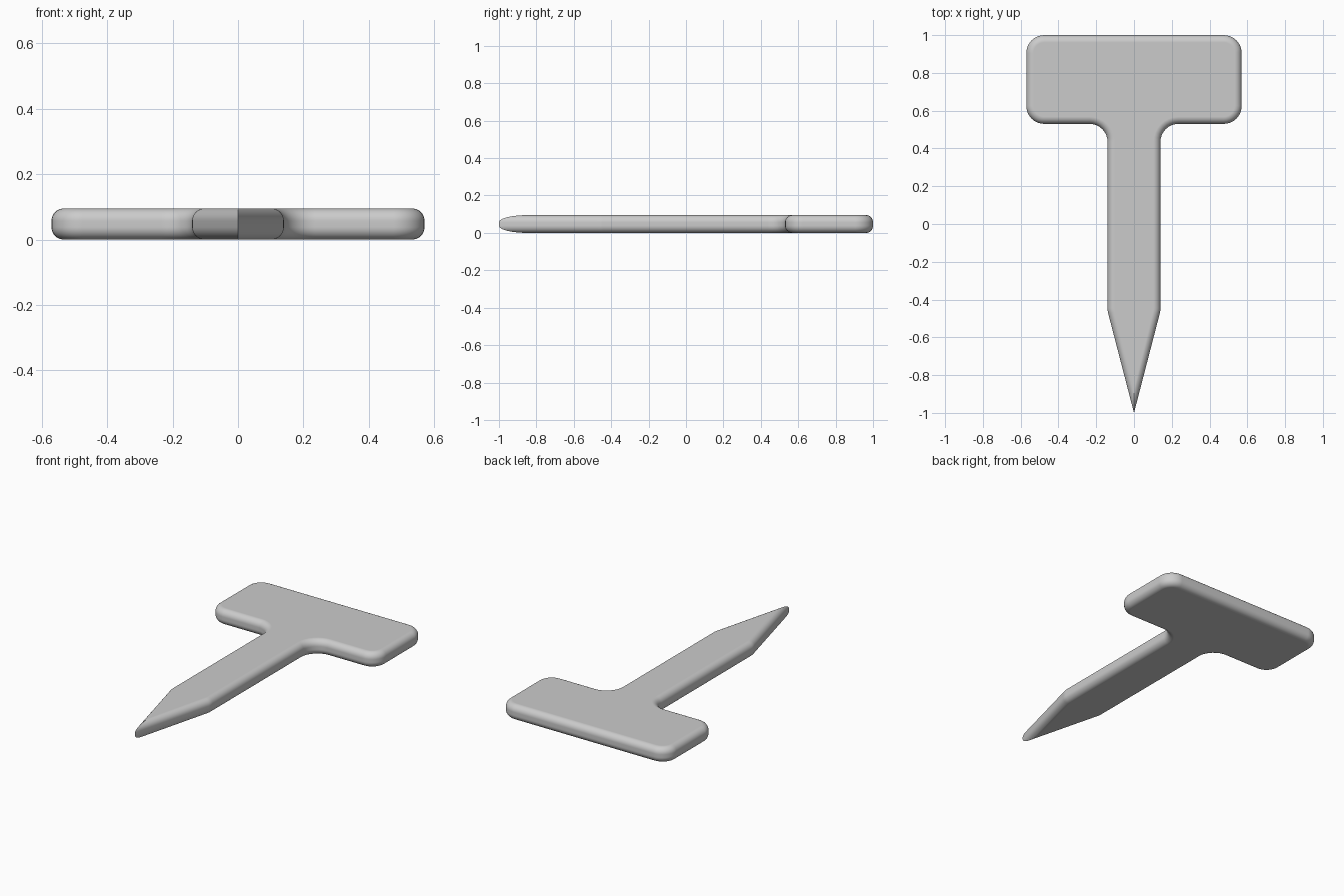
import bpy, bmesh, math
from mathutils import Vector

cube = bpy.data.objects.get("Cube")
if cube:
    bpy.data.objects.remove(cube, do_unlink=True)

THICK = 0.095      # plate thickness
EDGE = 0.038       # radius of the rounded rim
CORNER = 0.095     # radius of the outline corners
STEPS = 8

grey = bpy.data.materials.new("light grey")
grey.use_nodes = True
grey.diffuse_color = (0.6, 0.6, 0.6, 1)
grey.node_tree.nodes["Principled BSDF"].inputs["Base Color"].default_value = (0.6, 0.6, 0.6, 1)


def round_corners(corners):
    """Outline points with each corner replaced by an arc of its radius."""
    pts = []
    for i, (x, y, r) in enumerate(corners):
        p = Vector((x, y))
        if r == 0:
            pts.append(p)
            continue
        a = (Vector(corners[i - 1][:2]) - p).normalized()
        b = (Vector(corners[(i + 1) % len(corners)][:2]) - p).normalized()
        half = a.angle(b) / 2
        centre = p + (a + b).normalized() * r / math.sin(half)
        start = p + a * r / math.tan(half) - centre
        end = p + b * r / math.tan(half) - centre
        sweep = math.pi - 2 * half
        for k in range(STEPS + 1):
            t = k / STEPS
            arc = start * math.sin((1 - t) * sweep) + end * math.sin(t * sweep)
            pts.append(centre + arc / math.sin(sweep))
    return pts


def inset(pts, d):
    """Mitred inward offset of a counter-clockwise outline."""
    out = []
    for i, p in enumerate(pts):
        e1 = (p - pts[i - 1]).normalized()
        e2 = (pts[(i + 1) % len(pts)] - p).normalized()
        n1, n2 = Vector((-e1.y, e1.x)), Vector((-e2.y, e2.x))
        out.append(p + (n1 + n2) * d / (1 + n1.dot(n2)))
    return out


# Outline: wide head, straight shaft, pointed tip
right_half = [(0.14, -0.46, 0.12), (0.14, 0.53, CORNER),
              (0.57, 0.53, CORNER), (0.57, 1.0, CORNER)]
left_half = [(-x, y, r) for x, y, r in reversed(right_half)]
outline = round_corners([(0, -1, 0)] + right_half + left_half)

# Rim profile: inset and height pairs from bottom to top
quarter = [math.pi / 2 * k / STEPS for k in range(STEPS + 1)]
lower = [(EDGE * (1 - math.sin(a)), EDGE * (1 - math.cos(a))) for a in quarter]
profile = lower + [(d, THICK - z) for d, z in reversed(lower)]

# Skin the rings and cap both flat sides
bm = bmesh.new()
rings = [[bm.verts.new((p.x, p.y, z)) for p in inset(outline, d)] for d, z in profile]
n = len(outline)
for low, high in zip(rings, rings[1:]):
    for i in range(n):
        j = (i + 1) % n
        bm.faces.new((low[i], low[j], high[j], high[i]))
bm.faces.new(rings[0][::-1])
bm.faces.new(rings[-1])
bmesh.ops.recalc_face_normals(bm, faces=bm.faces[:])

mesh = bpy.data.meshes.new("plant_marker")
bm.to_mesh(mesh)
bm.free()
mesh.materials.append(grey)
marker = bpy.data.objects.new("plant_marker", mesh)
bpy.context.collection.objects.link(marker)

# Smooth rim, sharp tip
bpy.ops.object.select_all(action="DESELECT")
marker.select_set(True)
bpy.context.view_layer.objects.active = marker
bpy.ops.object.shade_smooth_by_angle(angle=math.radians(30))
weighted = marker.modifiers.new("flat_faces", "WEIGHTED_NORMAL")
weighted.keep_sharp = True
